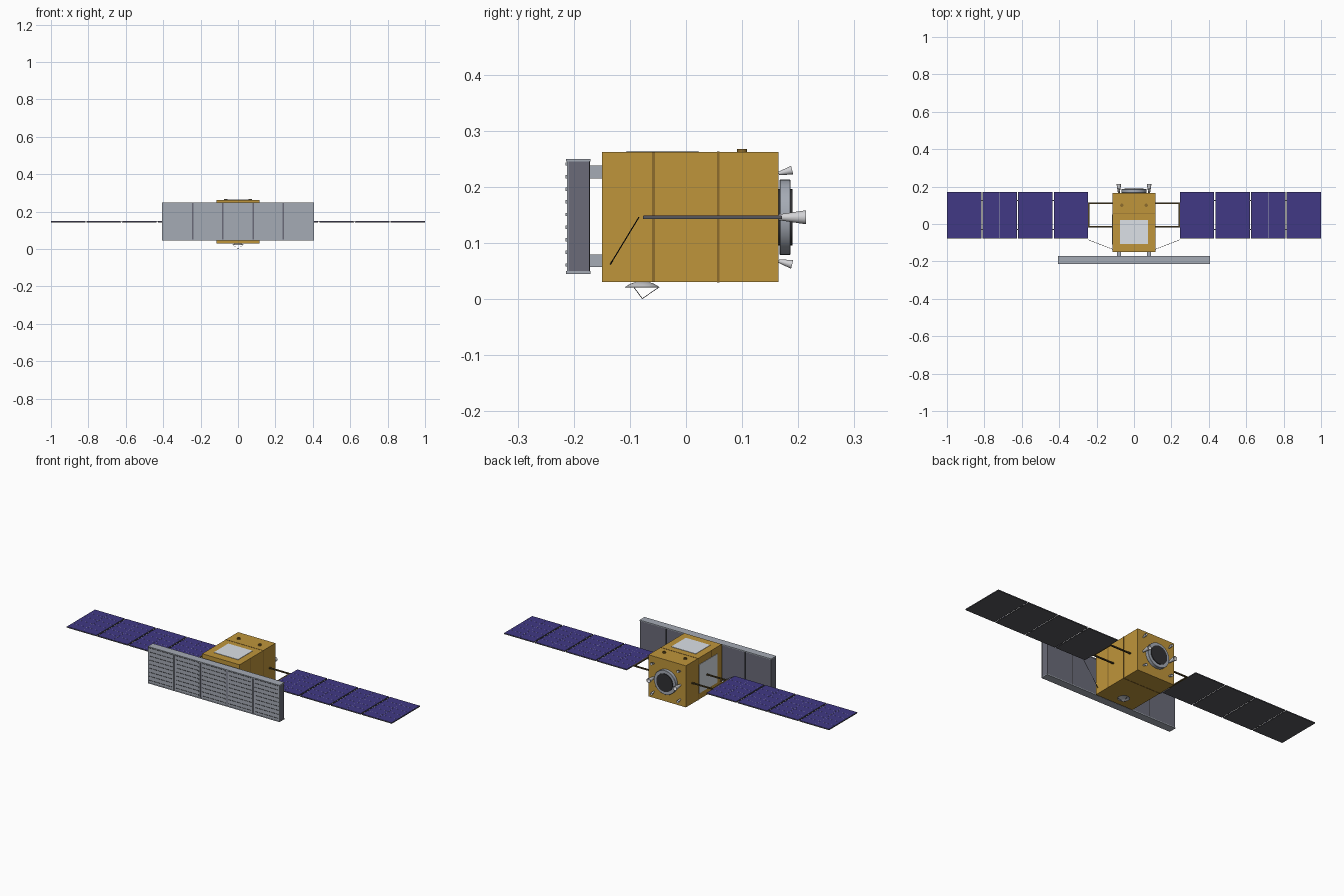
import bpy, bmesh, math
from mathutils import Vector

if "Cube" in bpy.data.objects:
    bpy.data.objects.remove(bpy.data.objects["Cube"])


def material(name, rgb, rough=0.6):
    m = bpy.data.materials.new(name)
    m.use_nodes = True
    m.diffuse_color = (*rgb, 1)
    shader = m.node_tree.nodes["Principled BSDF"]
    shader.inputs["Base Color"].default_value = (*rgb, 1)
    shader.inputs["Roughness"].default_value = rough
    return m


GOLD = material("gold foil", (0.52, 0.3, 0.043))
BRONZE = material("dark gold seam", (0.27, 0.15, 0.025))
BOOM = material("dark bronze", (0.08, 0.055, 0.018))
BLUE = material("solar cell blue", (0.052, 0.04, 0.235))
PANEL = material("panel charcoal", (0.095, 0.095, 0.108))
BLACK = material("black", (0.03, 0.03, 0.033))
GREY = material("light grey", (0.375, 0.405, 0.46))
SLATE = material("slate grey", (0.145, 0.148, 0.19))
WHITE = material("radiator white", (0.74, 0.78, 0.83))
METAL = material("nozzle metal", (0.64, 0.64, 0.66))


def finish(name, bm, *mats):
    bmesh.ops.recalc_face_normals(bm, faces=bm.faces)
    mesh = bpy.data.meshes.new(name)
    bm.to_mesh(mesh)
    bm.free()
    for m in mats:
        mesh.materials.append(m)
    obj = bpy.data.objects.new(name, mesh)
    bpy.context.collection.objects.link(obj)
    return obj


def add_box(bm, xs, ys, zs):
    made = bmesh.ops.create_cube(bm, size=1)["verts"]
    for v in made:
        v.co = [r[0] if c < 0 else r[1] for c, r in zip(v.co, (xs, ys, zs))]


def box(name, xs, ys, zs, mat):
    bm = bmesh.new()
    add_box(bm, xs, ys, zs)
    return finish(name, bm, mat)


def lathe(name, profile, base, direction, mat, steps=32):
    """Revolve (radius, height) points about an axis from base along direction."""
    bm = bmesh.new()
    verts = [bm.verts.new((r, 0, h)) for r, h in profile]
    edges = [bm.edges.new(pair) for pair in zip(verts, verts[1:])]
    bmesh.ops.spin(bm, geom=verts + edges, cent=(0, 0, 0), axis=(0, 0, 1),
                   angle=math.tau, steps=steps)
    bmesh.ops.remove_doubles(bm, verts=bm.verts, dist=1e-5)
    turn = Vector(direction).to_track_quat("Z", "Y")
    for v in bm.verts:
        v.co = turn @ v.co + Vector(base)
    obj = finish(name, bm, mat)
    bpy.ops.object.select_all(action="DESELECT")
    obj.select_set(True)
    bpy.context.view_layer.objects.active = obj
    bpy.ops.object.shade_smooth_by_angle(angle=math.radians(35))
    return obj


def rod(name, a, b, radius, mat):
    a, b = Vector(a), Vector(b)
    length = (b - a).length
    return lathe(name, [(0, 0), (radius, 0), (radius, length), (0, length)],
                 a, b - a, mat, 8)


def nozzle(name, base, direction, r0, r1, length):
    """Hollow flared cone."""
    return lathe(name, [(0, 0), (r0, 0), (r1, length), (r1 * 0.88, length),
                        (r0 * 0.5, length * 0.2), (0, length * 0.2)],
                 base, direction, METAL, 20)


MID = 0.146  # height of the wing plane and rear axis

# Foil-wrapped bus with seams
box("bus_body", (-0.115, 0.115), (-0.15, 0.165), (0.031, 0.262), GOLD)
box("rear_seam", (-0.116, 0.116), (0.055, 0.06), (0.03, 0.263), BRONZE)
for side, s in (("left", 1), ("right", -1)):
    box(f"{side}_front_seam", sorted((s * 0.113, s * 0.116)), (-0.061, -0.055),
        (0.031, 0.2625), BRONZE)

# Radiators on the top and the right side
box("top_radiator", (-0.075, 0.075), (-0.106, 0.022), (0.26, 0.264), WHITE)
box("side_radiator", (-0.117, -0.113), (-0.11, 0.05), (0.065, 0.225), WHITE)

# Top sensors
for x in (-0.065, 0.065):
    lathe("top_sensor", [(0, 0), (0.009, 0), (0.009, 0.008), (0.006, 0.008),
                         (0.006, 0.004), (0, 0.004)],
          (x, 0.1, 0.26), (0, 0, 1), BRONZE, 16)

# Radar antenna: dark core, light edges, five slatted front sections
box("radar_core", (-0.403, 0.403), (-0.21, -0.172), (0.048, 0.247), SLATE)
for name, zs in (("top", (0.245, 0.25)), ("bottom", (0.045, 0.05))):
    box(f"radar_{name}_edge", (-0.405, 0.405), (-0.214, -0.17), zs, GREY)
pitch = 0.81 / 5
slats = bmesh.new()
for i in range(5):
    x0 = -0.405 + i * pitch
    xs = (x0 + (0.004 if i else 0), x0 + pitch - (0.004 if i < 4 else 0))
    box("radar_front_section", xs, (-0.2125, -0.209), (0.047, 0.248), GREY)
    for k in range(9):
        z = 0.058 + k * 0.0225
        add_box(slats, (xs[0] + 0.006, xs[1] - 0.006), (-0.215, -0.212), (z, z + 0.006))
    if i:
        box("radar_back_seam", (x0 - 0.0015, x0 + 0.0015), (-0.173, -0.171),
            (0.05, 0.245), BLACK)
slat_obj = finish("radar_slats", slats, GREY, BLACK)
for p in slat_obj.data.polygons:
    p.material_index = 1 if p.normal.z > 0.5 else 0

# Radar mounts
for x in (-0.08, 0.08):
    for z in (0.0685, 0.2265):
        box("radar_mount", (x - 0.01, x + 0.01), (-0.174, -0.148),
            (z - 0.0115, z + 0.0115), GREY)

# Solar wings
for side, s in (("left", 1), ("right", -1)):
    def span(a, b):
        return sorted((s * a, s * b))

    width, gap = 0.1835, 0.007
    lines = bmesh.new()
    for i in range(4):
        a = 0.245 + i * (width + gap)
        b = a + width
        box(f"{side}_panel", span(a, b), (-0.077, 0.171), (MID - 0.003, MID + 0.002), PANEL)
        box(f"{side}_cells", span(a + 0.001, b - 0.001), (-0.076, 0.17),
            (MID + 0.0015, MID + 0.003), BLUE)
        # Fine joints between cell strips
        add_box(lines, span(a + width / 2 - 0.0003, a + width / 2 + 0.0003),
                (-0.076, 0.17), (MID + 0.0025, MID + 0.0033))
        for k in range(1, 5):
            y = -0.076 + 0.246 * k / 5
            add_box(lines, span(a + 0.001, b - 0.001), (y - 0.0003, y + 0.0003),
                    (MID + 0.0025, MID + 0.0033))
        if i:
            for y in (-0.03, 0.125):
                box(f"{side}_hinge", span(a - gap - 0.001, a + 0.001),
                    (y - 0.003, y + 0.003), (MID - 0.002, MID + 0.001), PANEL)
    finish(f"{side}_cell_lines", lines, GREY)

    # Yoke and brace
    for y in (-0.016, 0.11):
        box(f"{side}_yoke_arm", span(0.11, 0.247), (y - 0.004, y + 0.004),
            (MID - 0.003, MID + 0.003), BOOM)
    box(f"{side}_yoke_bar", span(0.238, 0.246), (-0.02, 0.114),
        (MID - 0.003, MID + 0.003), BOOM)
    rod(f"{side}_brace", (s * 0.114, -0.135, 0.062), (s * 0.246, -0.084, MID), 0.001, BLACK)

# Rear adapter ring with dark centre
lathe("adapter_ring", [(0.045, 0), (0.066, 0), (0.067, 0.001), (0.067, 0.018),
                       (0.066, 0.019), (0.045, 0.019), (0.045, 0)],
      (0, 0.167, MID), (0, 1, 0), GREY, 48)
lathe("adapter_disc", [(0, 0), (0.05, 0), (0.05, 0.026), (0, 0.026)],
      (0, 0.164, MID), (0, 1, 0), BLACK, 48)

# Rear thrusters: two large, four small and splayed
for x in (-0.081, 0.081):
    nozzle("main_thruster", (x, 0.164, MID), (0, 1, 0), 0.005, 0.0125, 0.05)
    for s in (-1, 1):
        nozzle("corner_thruster", (x, 0.165, MID + s * 0.078), (0, 1, s * 0.25),
               0.003, 0.008, 0.025)

# Downward dish with tripod feed
dish = (0, -0.078, 0)
lathe("dish", [(0, 0.031), (0.012, 0.0305), (0.022, 0.027), (0.031, 0.0215),
               (0.03, 0.021), (0.02, 0.025), (0, 0.028)], dish, (0, 0, 1), METAL)
for k in range(3):
    t = math.pi / 2 + k * math.tau / 3
    rod("dish_feed_strut", (0.03 * math.cos(t), -0.078 + 0.03 * math.sin(t), 0.0215),
        (0, -0.078, 0.001), 0.0006, SLATE)
